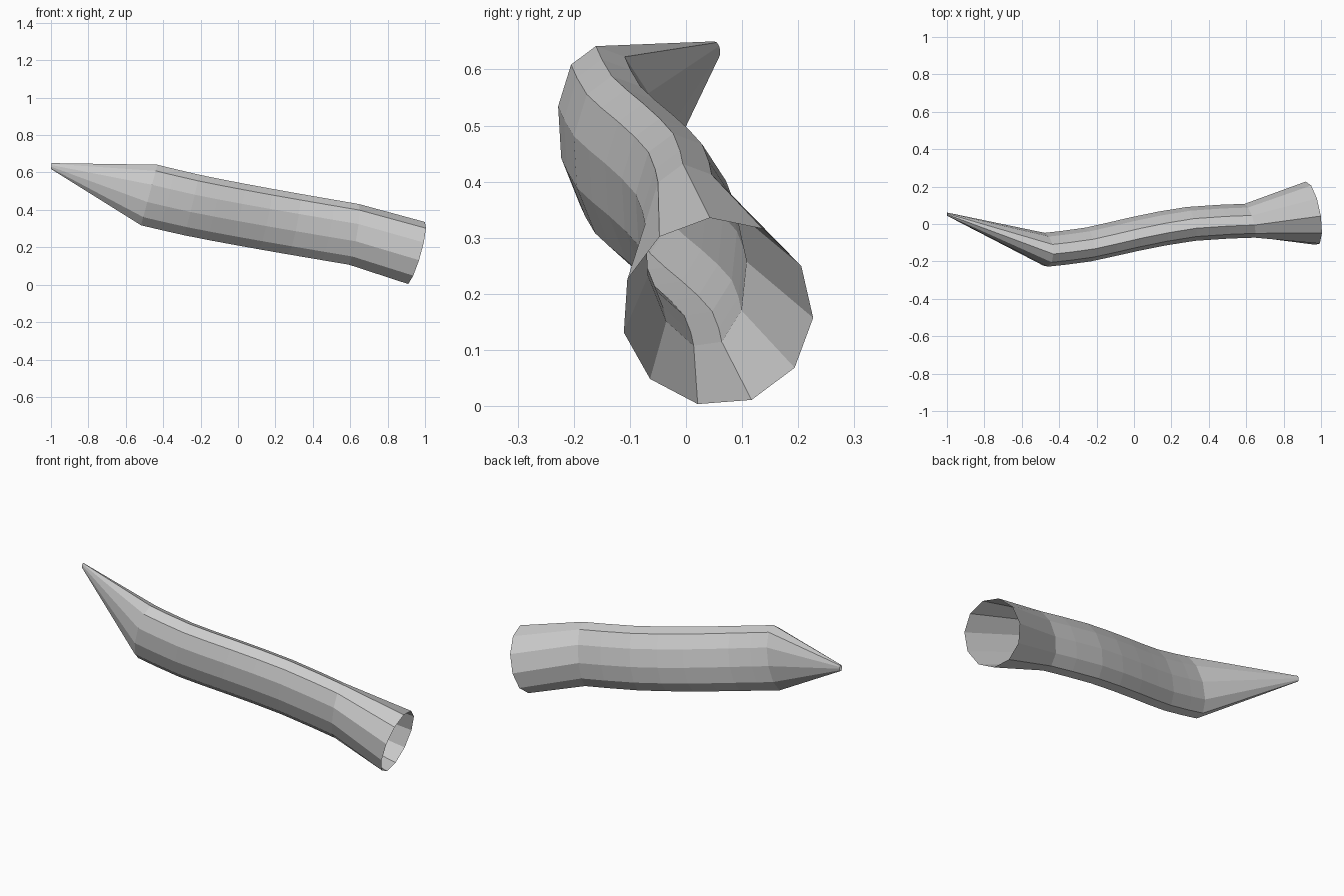
import bpy, bmesh
from math import cos, sin, radians, tau
from mathutils import Vector

if "Cube" in bpy.data.objects:
    bpy.data.objects.remove(bpy.data.objects["Cube"])

SIDES = 11
PHASE = radians(94.5)


def ring(center, half_y, half_z, shear, lean_y, lean_z):
    """Oval section; shear tilts the oval, lean tilts its plane along x."""
    pts = []
    for i in range(SIDES):
        t = PHASE + tau * i / SIDES
        z = half_z * sin(t)
        y = half_y * cos(t) - shear * z
        pts.append(Vector((center[0] + lean_y * y + lean_z * z,
                           center[1] + y, center[2] + z)))
    return pts


def spline(p, t):
    """Catmull-Rom point at parameter t along the list p."""
    i = min(int(t), len(p) - 2)
    u = t - i
    a, b, c, d = (p[max(0, min(len(p) - 1, i + k))] for k in (-1, 0, 1, 2))
    return 0.5 * (2 * b + (c - a) * u + (2 * a - 5 * b + 4 * c - d) * u ** 2
                  + (3 * b - a - 3 * c + d) * u ** 3)


# Flared round open end
rings = [ring((0.95, 0.056, 0.168), 0.171, 0.168, 0, -0.17, 0.28)]

# Curved oval body
path = [Vector(p) for p in ((0.615, 0.017, 0.268), (0.3, 0.0, 0.322),
                            (0.0, -0.054, 0.376), (-0.25, -0.11, 0.425),
                            (-0.475, -0.138, 0.478))]
STEPS = 8
for k in range(STEPS + 1):
    f = k / STEPS
    rings.append(ring(spline(path, 4 * f), 0.09, 0.164, 0.095,
                      -0.24 * (1 - f), 0.15 + 0.12 * f))

# Narrow tip
rings.append(ring((-0.998, 0.052, 0.634), 0.009, 0.016, 0.095, 0, 0.1))

# Skin the sections into one open tube
bm = bmesh.new()
loops = [[bm.verts.new(p) for p in r] for r in rings]
for r0, r1 in zip(loops, loops[1:]):
    for i in range(SIDES):
        j = (i + 1) % SIDES
        bm.faces.new((r0[i], r0[j], r1[j], r1[i]))
bmesh.ops.recalc_face_normals(bm, faces=bm.faces)
mesh = bpy.data.meshes.new("tapered_tube")
bm.to_mesh(mesh)
bm.free()
obj = bpy.data.objects.new("tapered_tube", mesh)
bpy.context.collection.objects.link(obj)
